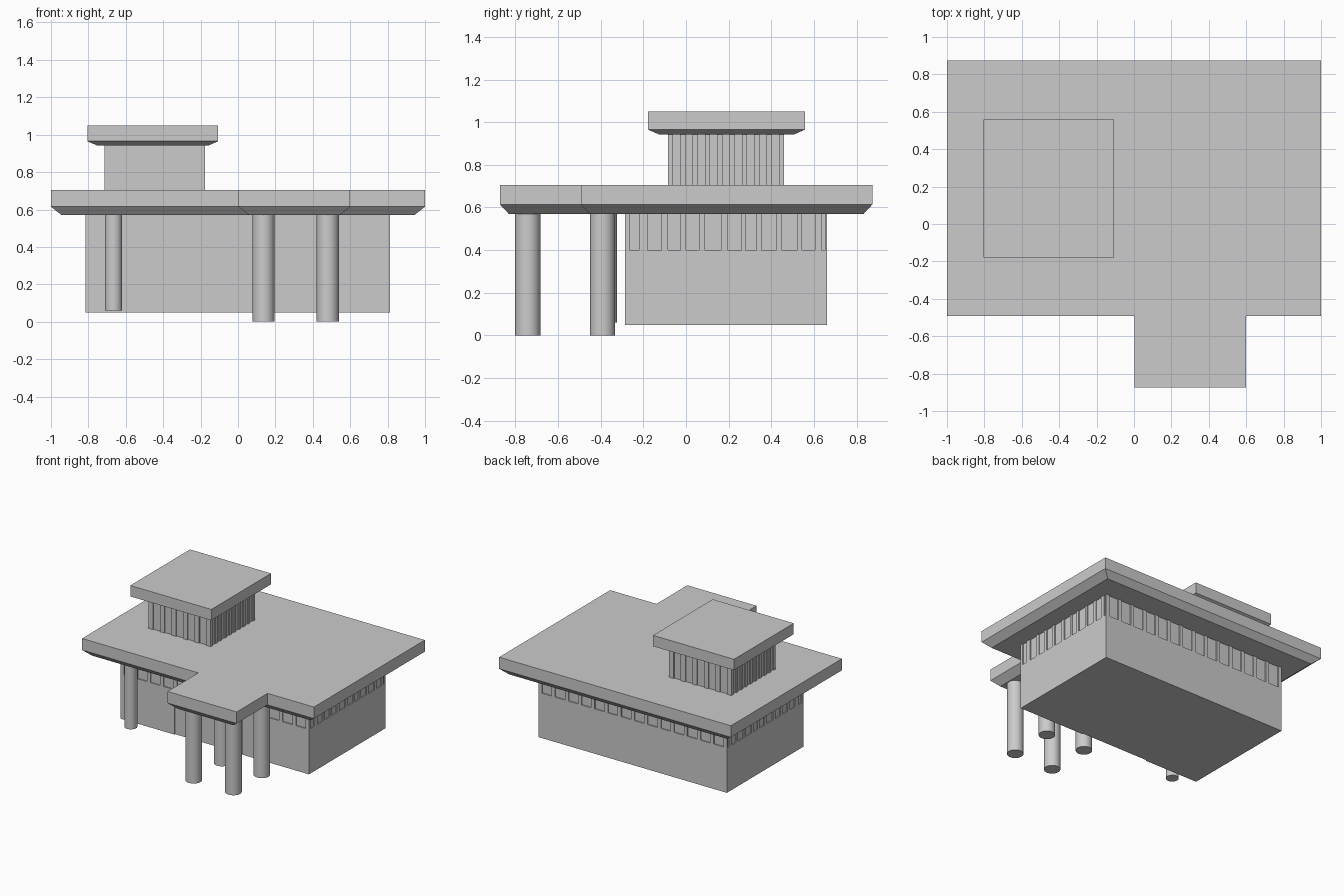
import bpy, bmesh, math

if "Cube" in bpy.data.objects:
    bpy.data.objects.remove(bpy.data.objects["Cube"])

stone = bpy.data.materials.new("light_grey")
stone.diffuse_color = (0.6, 0.6, 0.6, 1)
stone.use_nodes = True
stone.node_tree.nodes["Principled BSDF"].inputs["Base Color"].default_value = stone.diffuse_color


def finish(name, bm):
    bmesh.ops.recalc_face_normals(bm, faces=bm.faces[:])
    me = bpy.data.meshes.new(name)
    bm.to_mesh(me)
    bm.free()
    me.materials.append(stone)
    ob = bpy.data.objects.new(name, me)
    bpy.context.collection.objects.link(ob)
    return ob


def add_box(bm, x0, x1, y0, y1, z0, z1):
    vs = bmesh.ops.create_cube(bm, size=1)["verts"]
    for v in vs:
        v.co.x = x1 if v.co.x > 0 else x0
        v.co.y = y1 if v.co.y > 0 else y0
        v.co.z = z1 if v.co.z > 0 else z0


def inset(pts, dx, dy):
    """Move every corner of a right-angled outline (CCW) inwards."""
    out = []
    for i, (x, y) in enumerate(pts):
        for ax, ay, bx, by in ((*pts[i - 1], x, y), (x, y, *pts[(i + 1) % len(pts)])):
            sx = (bx > ax) - (bx < ax)
            sy = (by > ay) - (by < ay)
            x, y = x - sy * dx, y + sx * dy
        out.append((x, y))
    return out


def inset_outline(pts, dx, dy):
    out = []
    n = len(pts)
    for i, (x, y) in enumerate(pts):
        ox = oy = 0
        for a, b in ((pts[i - 1], pts[i]), (pts[i], pts[(i + 1) % n])):
            ox -= ((b[1] > a[1]) - (b[1] < a[1])) * dx
            oy += ((b[0] > a[0]) - (b[0] < a[0])) * dy
        out.append((x + ox, y + oy))
    return out


def roof(name, pts, dx, dy, z_bottom, z_mid, z_top):
    """Slab with an upright fascia and a bevelled lower edge."""
    bm = bmesh.new()
    rings = []
    for ring, z in ((inset_outline(pts, dx, dy), z_bottom), (pts, z_mid), (pts, z_top)):
        rings.append([bm.verts.new((x, y, z)) for x, y in ring])
    bm.faces.new(rings[0][::-1])
    bm.faces.new(rings[2])
    n = len(pts)
    for lo, hi in zip(rings, rings[1:]):
        for i in range(n):
            j = (i + 1) % n
            bm.faces.new((lo[i], lo[j], hi[j], hi[i]))
    return finish(name, bm)


def even_piers(a, b, panes, width):
    """Piers at both ends and between evenly spaced panes."""
    step = (b - a - width) / panes
    return [(a + i * step, a + i * step + width) for i in range(panes + 1)]


def piers(name, x0, x1, y0, y1, z0, z1, d, along_x, along_y):
    """Raised piers on all four walls, leaving recessed windows between."""
    bm = bmesh.new()
    for a, b in along_x:
        add_box(bm, a, b, y0, y0 + d, z0, z1)
        add_box(bm, a, b, y1 - d, y1, z0, z1)
    for a, b in along_y:
        a, b = max(a, y0 + d), min(b, y1 - d)
        add_box(bm, x0, x0 + d, a, b, z0, z1)
        add_box(bm, x1 - d, x1, a, b, z0, z1)
    return finish(name, bm)


def column(name, x, y, r, z0, z1):
    bm = bmesh.new()
    bmesh.ops.create_cone(bm, cap_ends=True, segments=32, radius1=r, radius2=r, depth=z1 - z0)
    bmesh.ops.translate(bm, verts=bm.verts[:], vec=(x, y, (z0 + z1) / 2))
    for f in bm.faces:
        f.smooth = len(f.verts) == 4
    for e in bm.edges:
        e.smooth = all(f.smooth for f in e.link_faces)
    return finish(name, bm)


D = 0.008  # window recess

# Main building: core, solid lower walls, window piers above
X0, X1, Y0, Y1 = -0.815, 0.812, -0.285, 0.66
bm = bmesh.new()
add_box(bm, X0 + D, X1 - D, Y0 + D, Y1 - D, 0.05, 0.57)
finish("building_core", bm)

bm = bmesh.new()
add_box(bm, X0, -0.35, Y0, Y0 + D, 0.05, 0.4)      # front, left of entrance
add_box(bm, 0.24, X1, Y0, Y0 + D, 0.05, 0.4)       # front, right of entrance
add_box(bm, X0, X1, Y1 - D, Y1, 0.05, 0.4)
for x in (X0, X1 - D):
    add_box(bm, x, x + D, Y0 + D, Y1 - D, 0.05, 0.4)
finish("lower_walls", bm)

panes = [(-0.265, -0.22), (-0.18, -0.115), (-0.085, -0.025), (0.0, 0.06), (0.09, 0.165),
         (0.195, 0.26), (0.28, 0.33), (0.355, 0.425), (0.45, 0.52), (0.545, 0.605), (0.635, 0.655)]
edges = [Y0] + [v for p in panes for v in p] + [Y1]
side_piers = [(edges[i], edges[i + 1]) for i in range(0, len(edges) - 2, 2)]
piers("window_piers", X0, X1, Y0, Y1, 0.4, 0.57, D,
      even_piers(X0, X1, 14, 0.03), side_piers)

# Main roof with the porch canopy
roof("main_roof", [(-1, -0.493), (0.003, -0.493), (0.003, -0.873), (0.6, -0.873),
                   (0.6, -0.493), (1, -0.493), (1, 0.875), (-1, 0.875)],
     0.057, 0.042, 0.57, 0.615, 0.705)

# Porch columns and the single side column
for i, x in enumerate((0.137, 0.48)):
    for j, y in enumerate((-0.742, -0.391)):
        column(f"porch_column_{i}_{j}", x, y, 0.059, 0.0, 0.572)
column("side_column", -0.665, -0.37, 0.046, 0.06, 0.572)

# Upper tower with tall narrow windows
A0, A1, B0, B1 = -0.715, -0.176, -0.085, 0.46
bm = bmesh.new()
add_box(bm, A0 + D, A1 - D, B0 + D, B1 - D, 0.7, 0.945)
finish("tower_core", bm)
piers("tower_piers", A0, A1, B0, B1, 0.7, 0.945, D,
      even_piers(A0, A1, 5, 0.04), even_piers(B0, B1, 9, 0.025))
roof("tower_roof", [(-0.805, -0.178), (-0.106, -0.178), (-0.106, 0.558), (-0.805, 0.558)],
     0.05, 0.05, 0.943, 0.965, 1.05)
